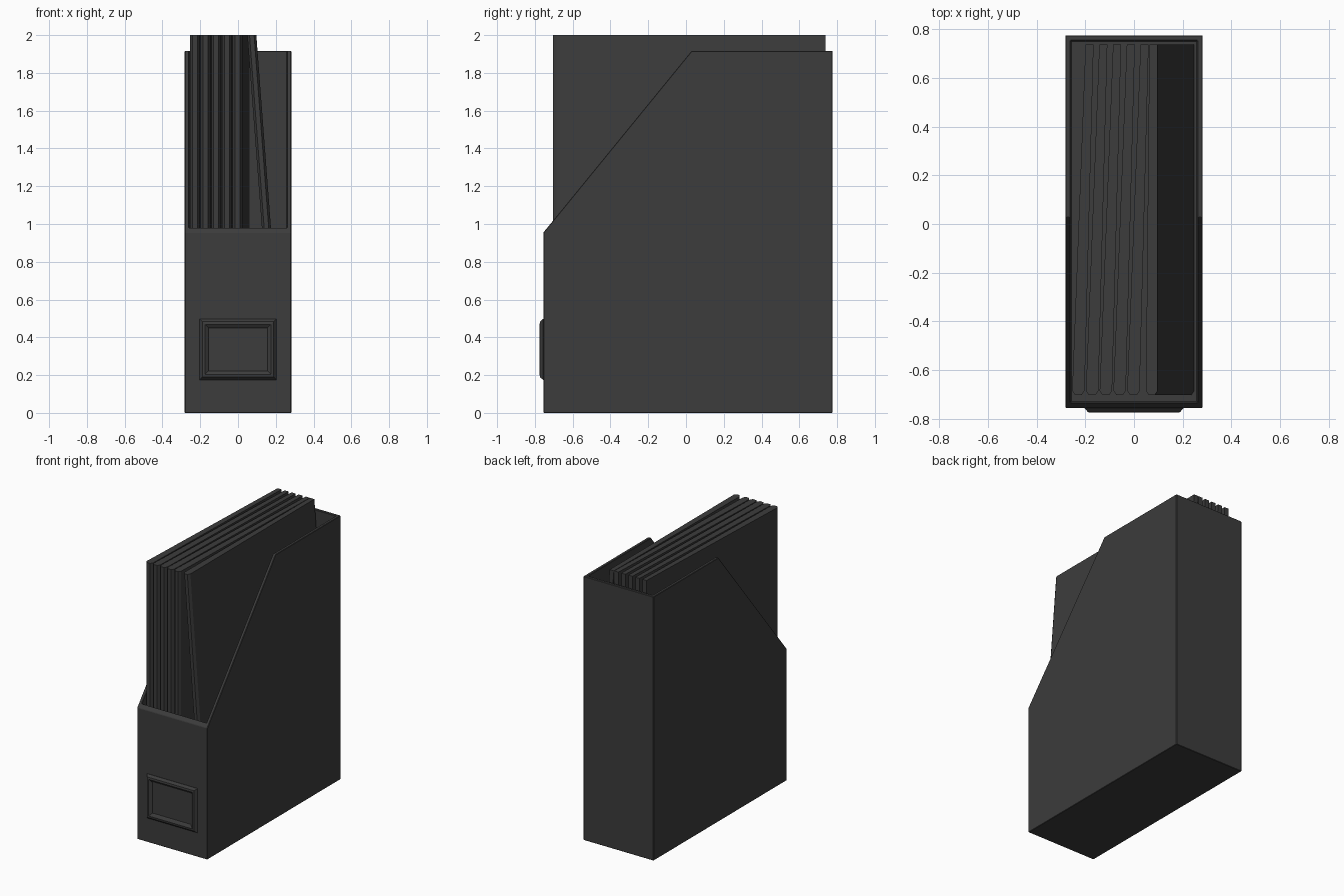
import bpy, bmesh

if "Cube" in bpy.data.objects:
    bpy.data.objects.remove(bpy.data.objects["Cube"])

dark = bpy.data.materials.new("dark_grey")
dark.diffuse_color = (0.045, 0.045, 0.045, 1)
dark.use_nodes = True
dark.node_tree.nodes["Principled BSDF"].inputs["Base Color"].default_value = dark.diffuse_color


def make_object(name, bm):
    bmesh.ops.recalc_face_normals(bm, faces=bm.faces)
    mesh = bpy.data.meshes.new(name)
    bm.to_mesh(mesh)
    bm.free()
    mesh.materials.append(dark)
    ob = bpy.data.objects.new(name, mesh)
    bpy.context.collection.objects.link(ob)
    return ob


def loft(name, rings):
    """Skin a list of closed point rings and cap both ends."""
    bm = bmesh.new()
    loops = [[bm.verts.new(p) for p in ring] for ring in rings]
    n = len(loops[0])
    for a, b in zip(loops, loops[1:]):
        for i in range(n):
            j = (i + 1) % n
            bm.faces.new((a[i], a[j], b[j], b[i]))
    bm.faces.new(loops[0][::-1])
    bm.faces.new(loops[-1])
    return make_object(name, bm)


# Holder body: side profile extruded across x, hollowed from above
side = [(-0.755, 0), (0.775, 0), (0.775, 1.917), (0.03, 1.917), (-0.755, 0.955)]
holder = loft("holder", [[(x, y, z) for y, z in side] for x in (-0.282, 0.282)])
inner = [(-0.26, -0.733), (0.26, -0.733), (0.26, 0.753), (-0.26, 0.753)]
cutter = loft("holder_cutter", [[(x, y, z) for x, y in inner] for z in (0.025, 2.2)])
cutter.hide_render = True
hollow = holder.modifiers.new("hollow", 'BOOLEAN')
hollow.object = cutter
hollow.operation = 'DIFFERENCE'
hollow.solver = 'EXACT'
bpy.context.view_layer.objects.active = holder
holder.select_set(True)
bpy.ops.object.modifier_apply(modifier="hollow")
bpy.data.objects.remove(cutter)
edge = holder.modifiers.new("soft_edges", 'BEVEL')
edge.width = 0.003
edge.segments = 1

# Label frame: raised bevelled border around a recessed card
steps = [(0, -0.753), (0, -0.757), (0.014, -0.773), (0.028, -0.775),
         (0.045, -0.764), (0.048, -0.758)]
loft("label_frame", [[(-0.203 + d, y, 0.175 + d), (0.203 - d, y, 0.175 + d),
                      (0.203 - d, y, 0.497 - d), (-0.203 + d, y, 0.497 - d)]
                     for d, y in steps])


def magazine(name, front, back, lean=0.0):
    """Upright slab with a chamfered spine; lean shifts the foot along x."""
    (a, b), (c, d) = front, back
    section = [(a, -0.685), (a + 0.012, -0.703), (b - 0.012, -0.703),
               (b, -0.685), (d, 0.738), (c, 0.738)]
    loft(name, [[(x + s, y, z) for x, y in section]
                for z, s in ((0.026, lean), (2.0, 0.0))])


# Five upright magazines fanned slightly, plus one leaning on them
for i in range(5):
    s = 0.0565 * i
    magazine(f"magazine_{i + 1}", (-0.254 + s, -0.203 + s), (-0.199 + s, -0.166 + s))
magazine("magazine_leaning", (0.049, 0.097), (0.063, 0.097), lean=0.15)
